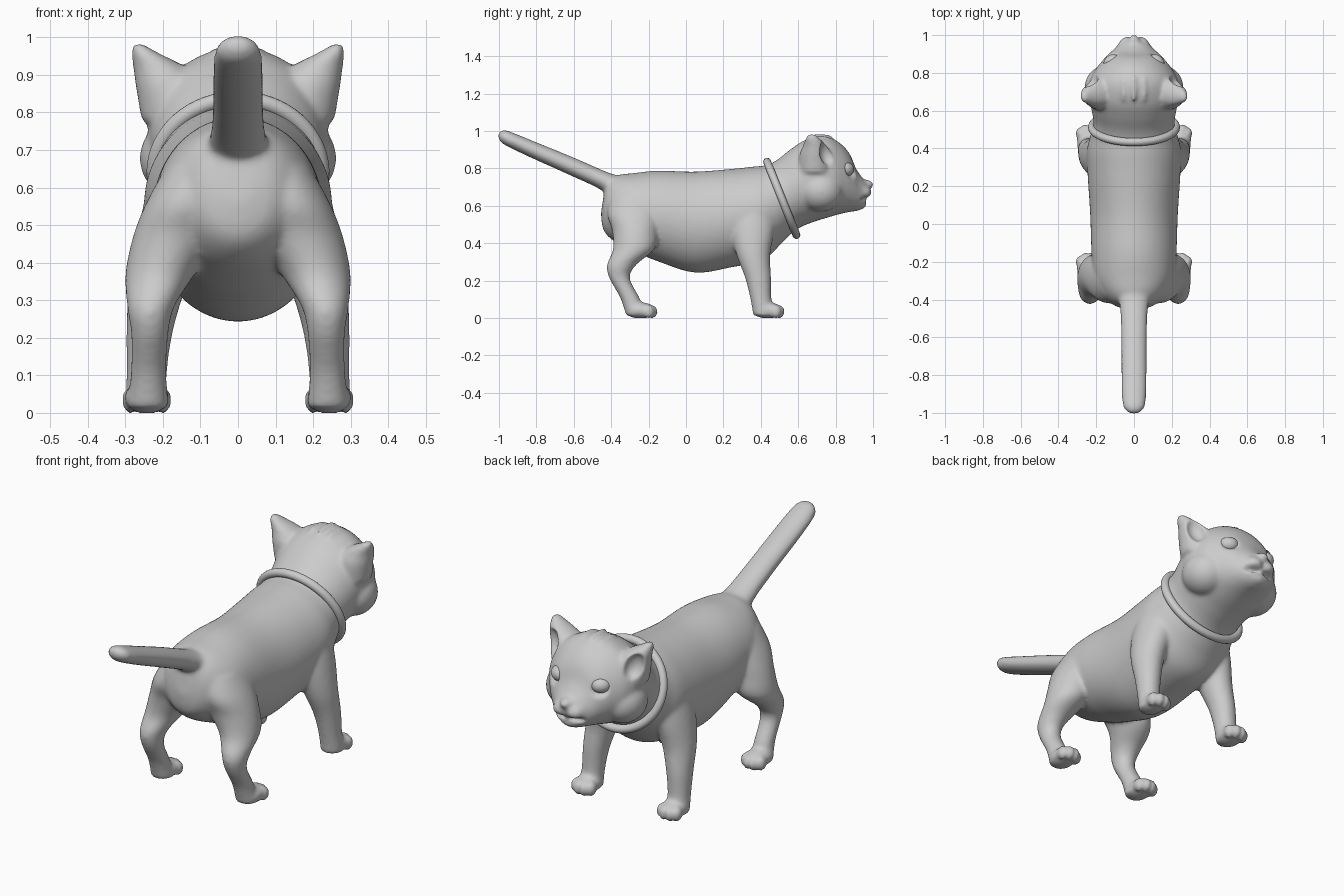
import bpy, bmesh, math
from mathutils import Vector, Matrix

if "Cube" in bpy.data.objects:
    bpy.data.objects.remove(bpy.data.objects["Cube"])

N = 56  # sides of every lofted ring


def spline(a, b, c, d, t):
    return 0.5 * (2 * b + (c - a) * t + (2 * a - 5 * b + 4 * c - d) * t * t
                  + (3 * b - a - 3 * c + d) * t ** 3)


def loft(bm, rows, s=1, steps=6):
    """Closed tube through (centre, u radius, v radius) rows, smoothly interpolated."""
    dense = []
    for i in range(len(rows) - 1):
        quad = [rows[max(0, min(len(rows) - 1, i + k))] for k in (-1, 0, 1, 2)]
        for j in range(steps):
            dense.append([spline(*(q[m] for q in quad), j / steps) for m in range(3)])
    dense.append(rows[-1])
    rings = []
    for c, u, v in dense:
        ring = []
        for k in range(N):
            a = 2 * math.pi * k / N
            p = c + u * math.cos(a) + v * math.sin(a)
            ring.append(bm.verts.new((p.x * s, p.y, p.z)))
        rings.append(ring)
    for r, q in zip(rings, rings[1:]):
        for k in range(N):
            bm.faces.new((r[k], r[(k + 1) % N], q[(k + 1) % N], q[k]))
    bm.faces.new(rings[0])
    bm.faces.new(rings[-1])


def profile(rows):
    """Rows of top y,z / bottom y,z / half width, symmetric about x = 0."""
    out = []
    for yt, zt, yb, zb, w in rows:
        t, b = Vector((0, yt, zt)), Vector((0, yb, zb))
        out.append(((t + b) / 2, Vector((w, 0, 0)), (t - b) / 2))
    return out


def limb(rows):
    """Rows of x, y, z, x radius, y radius with level rings."""
    return [(Vector((x, y, z)), Vector((rx, 0, 0)), Vector((0, ry, 0)))
            for x, y, z, rx, ry in rows]


def placed(loc, rad, s=1, turn=0, tilt=0):
    return (Matrix.Translation((loc[0] * s, loc[1], loc[2]))
            @ Matrix.Rotation(turn * s, 4, 'Z') @ Matrix.Rotation(tilt * s, 4, 'Y')
            @ Matrix.Diagonal((*rad, 1)))


def blob(bm, *args, **kw):
    bmesh.ops.create_icosphere(bm, subdivisions=4, radius=1, matrix=placed(*args, **kw))


def dent(verts, matrix, push):
    """Press vertices inside an ellipsoid onto its far side along push."""
    inv = matrix.inverted()
    d = (inv.to_3x3() @ Vector(push)).normalized()
    for v in verts:
        p = inv @ v.co
        if p.length < 1:
            b = p.dot(d)
            v.co = matrix @ (p + d * (-b + math.sqrt(b * b + 1 - p.length_squared)))


def finish(bm, name):
    bmesh.ops.recalc_face_normals(bm, faces=bm.faces)
    me = bpy.data.meshes.new(name)
    bm.to_mesh(me)
    bm.free()
    ob = bpy.data.objects.new(name, me)
    bpy.context.collection.objects.link(ob)
    smooth(ob)
    return ob


def smooth(ob, angle=60):
    bpy.ops.object.select_all(action='DESELECT')
    ob.select_set(True)
    bpy.context.view_layer.objects.active = ob
    bpy.ops.object.shade_smooth_by_angle(angle=math.radians(angle))


bm = bmesh.new()

# torso, neck and head
loft(bm, profile([
    (-.44, .66, -.455, .56, .04), (-.42, .73, -.44, .47, .105),
    (-.37, .765, -.38, .41, .165), (-.28, .777, -.28, .36, .212),
    (-.15, .79, -.15, .305, .225), (.05, .785, .05, .245, .232),
    (.25, .80, .25, .275, .245), (.36, .812, .41, .31, .25),
    (.43, .82, .51, .40, .23), (.49, .85, .59, .475, .215),
    (.56, .905, .68, .515, .228), (.64, .955, .76, .54, .24),
    (.74, .975, .83, .56, .222), (.82, .94, .88, .57, .178),
    (.875, .88, .915, .575, .138), (.91, .80, .94, .585, .106),
    (.95, .745, .955, .60, .08), (.975, .725, .965, .63, .045)]))

# tail
loft(bm, profile([
    (-.30, .76, -.33, .54, .12), (-.36, .765, -.40, .63, .095),
    (-.42, .782, -.46, .69, .075), (-.60, .860, -.63, .770, .068),
    (-.80, .942, -.83, .860, .067), (-.93, .995, -.955, .920, .062),
    (-.975, 1.008, -.99, .943, .048), (-1.0, .997, -1.006, .97, .02)]))

hind = limb([(.10, -.27, .66, .09, .13), (.135, -.275, .56, .11, .145),
             (.165, -.27, .47, .115, .125), (.208, -.28, .37, .092, .11),
             (.232, -.345, .285, .063, .078), (.235, -.355, .215, .050, .055),
             (.238, -.30, .11, .048, .052), (.24, -.265, .015, .055, .055)])
fore = limb([(.15, .36, .60, .09, .12), (.182, .355, .47, .09, .118),
             (.215, .36, .34, .077, .09), (.235, .385, .22, .062, .07),
             (.243, .40, .11, .054, .057), (.245, .415, .015, .055, .055)])
ear = limb([(.165, .69, .78, .092, .09), (.180, .69, .87, .092, .085),
            (.207, .69, .92, .072, .066), (.25, .677, .963, .034, .038),
            (.266, .672, .985, .014, .018)])

for s in (1, -1):
    loft(bm, hind, s)
    loft(bm, fore, s)
    loft(bm, ear, s)
    # paws with four toes
    for y in (-.245, .435):
        blob(bm, (.243, y, .043), (.060, .082, .044), s)
        for dx, dy in ((-.045, .045), (-.016, .064), (.016, .064), (.045, .045)):
            blob(bm, (.243 + dx, y + dy, .036), (.021, .031, .037), s)
    # cheeks and muzzle
    blob(bm, (.15, .72, .68), (.112, .12, .11), s)
    blob(bm, (.035, .94, .675), (.05, .052, .04), s)

# nose, chin and forehead tufts
blob(bm, (0, .958, .715), (.032, .046, .028))
blob(bm, (0, .92, .61), (.06, .045, .03))
for x in (-.055, 0, .055):
    blob(bm, (x, .715, .970 - abs(x) * .25), (.014, .07, .02))

cat = finish(bm, "cat_body")

# blend the parts into one skin
remesh = cat.modifiers.new("skin", 'REMESH')
remesh.voxel_size = .009
remesh.octree_depth = 7
soften = cat.modifiers.new("soften", 'SMOOTH')
soften.factor = .5
soften.iterations = 8
for mode in ('VOXEL', 'SMOOTH'):
    remesh.mode = mode
    bpy.context.view_layer.update()
    deps = bpy.context.evaluated_depsgraph_get()
    skin = bpy.data.meshes.new_from_object(cat.evaluated_get(deps))
    if len(skin.vertices) > 5000:
        cat.data = skin
        break
cat.modifiers.clear()

# ear hollows, eye sockets, mouth line and flat soles
bm = bmesh.new()
bm.from_mesh(cat.data)
for s in (1, -1):
    inward = (-.6 * s, -.8, 0)
    dent(bm.verts, placed((.237, .755, .885), (.046, .042, .066), s, turn=-.6, tilt=.35), inward)
    dent(bm.verts, placed((.132, .892, .795), (.050, .032, .042), s, turn=-.7), inward)
    dent(bm.verts, placed((.04, .965, .638), (.060, .024, .012), s, turn=-.5), inward)
for i in range(3):
    bmesh.ops.smooth_vert(bm, verts=bm.verts, factor=.5,
                          use_axis_x=True, use_axis_y=True, use_axis_z=True)
for v in bm.verts:
    v.co.z = max(v.co.z, .002) - .002
bm.to_mesh(cat.data)
bm.free()
smooth(cat, 80)

# eyes
for s, side in ((1, "right"), (-1, "left")):
    bm = bmesh.new()
    blob(bm, (.117, .855, .795), (.047, .040, .038), s, turn=-.7)
    finish(bm, side + "_eye")

# collar
bpy.ops.mesh.primitive_torus_add(major_segments=64, minor_segments=16,
                                 major_radius=.211, minor_radius=.021,
                                 location=(0, .512, .64),
                                 rotation=(math.radians(-68.2), 0, 0))
collar = bpy.context.object
collar.name = "collar"
collar.scale.x = 1.05
smooth(collar)
